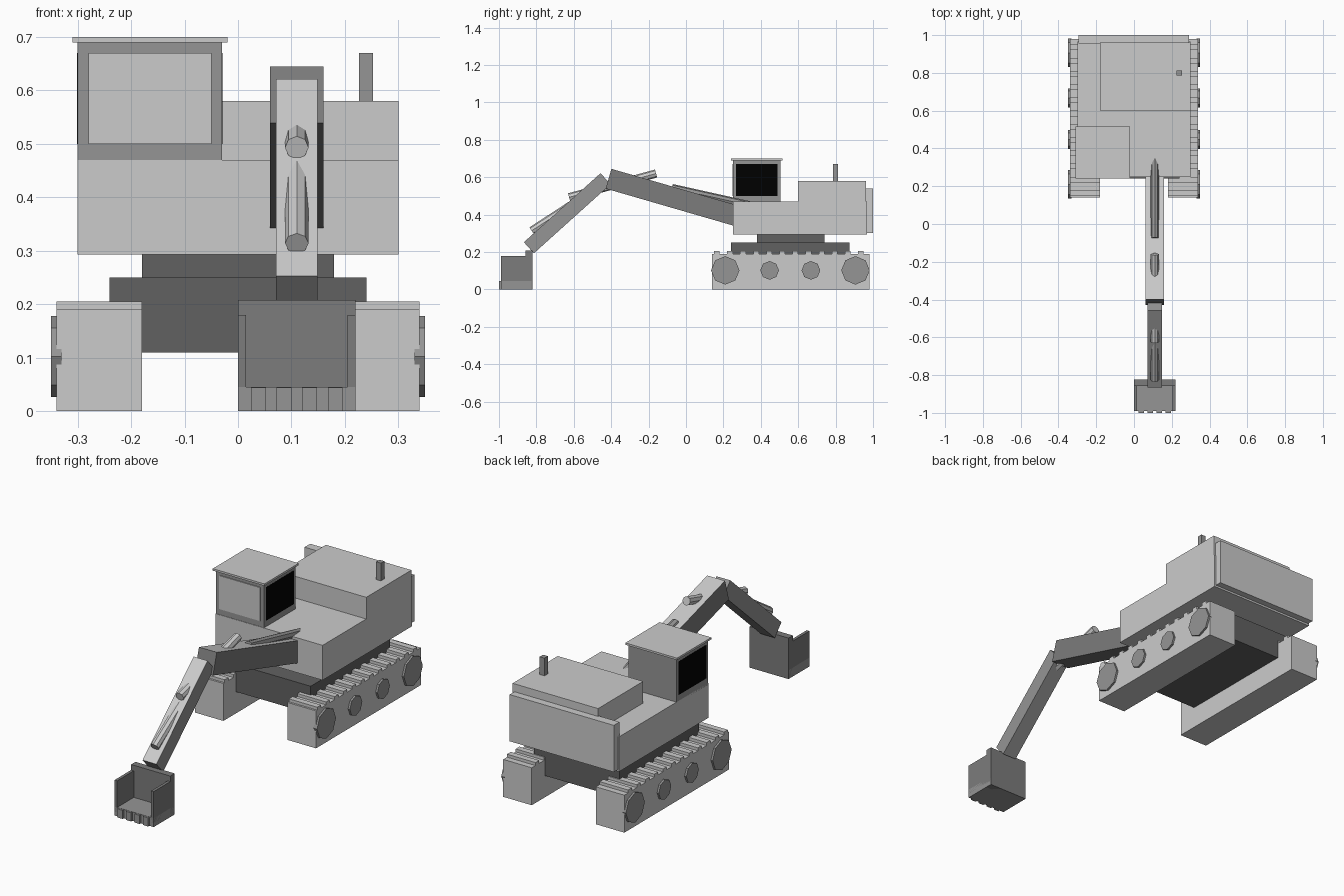
import bpy, math
from mathutils import Vector

if "Cube" in bpy.data.objects:
    bpy.data.objects.remove(bpy.data.objects["Cube"])


def material(name, v):
    m = bpy.data.materials.new(name)
    m.diffuse_color = (v, v, v, 1)
    m.use_nodes = True
    m.node_tree.nodes["Principled BSDF"].inputs["Base Color"].default_value = m.diffuse_color
    return m


paint = material("grey_paint", 0.58)
light = material("light_metal", 0.66)
frame = material("frame_grey", 0.30)
steel = material("dark_steel", 0.20)
shade = material("dark_metal", 0.12)
glass = material("black_glass", 0.0)


def finish(o, name, mat):
    o.name = name
    o.data.materials.append(mat)
    return o


def box(name, x, y, z, mat=paint):
    """Axis-aligned box from (min, max) ranges."""
    bpy.ops.mesh.primitive_cube_add(size=1)
    o = bpy.context.object
    o.location = [(r[0] + r[1]) / 2 for r in (x, y, z)]
    o.scale = [r[1] - r[0] for r in (x, y, z)]
    return finish(o, name, mat)


def rod(name, a, b, r, mat=paint, sides=8):
    """Faceted cylinder between two points."""
    a, b = Vector(a), Vector(b)
    bpy.ops.mesh.primitive_cylinder_add(vertices=sides, radius=r, depth=(b - a).length)
    o = bpy.context.object
    o.location = (a + b) / 2
    o.rotation_euler = (b - a).to_track_quat('Z', 'Y').to_euler()
    return finish(o, name, mat)


def beam(name, a, b, width, thick, x, side_mat, top_mat):
    """Rectangular beam between two (y, z) points, with its own top colour."""
    dy, dz = b[0] - a[0], b[1] - a[1]
    bpy.ops.mesh.primitive_cube_add(size=1)
    o = bpy.context.object
    o.location = (x, (a[0] + b[0]) / 2, (a[1] + b[1]) / 2)
    o.scale = (width, math.hypot(dy, dz), thick)
    o.rotation_euler = (math.atan2(dz, dy), 0, 0)
    finish(o, name, side_mat)
    o.data.materials.append(top_mat)
    for p in o.data.polygons:
        p.material_index = int(p.normal.z > 0.5)
    return o


# Tracks with cleats and wheels
for side, s in (("left", -1), ("right", 1)):
    xr = sorted((s * 0.18, s * 0.34))
    box(f"{side}_track", xr, (0.14, 0.98), (0, 0.19))
    for i in range(12):
        y = 0.165 + i * 0.07
        box(f"{side}_cleat_{i}", xr, (y - 0.015, y + 0.015), (0.185, 0.205))
    for i, (y, r) in enumerate(((0.21, 0.076), (0.447, 0.05), (0.668, 0.05), (0.906, 0.076))):
        rod(f"{side}_wheel_{i}", (s * 0.33, y, 0.102), (s * 0.35, y, 0.102), r, frame)

# Undercarriage and turntable
box("lower_frame", (-0.24, 0.24), (0.24, 0.875), (0.11, 0.25), shade)
box("turntable", (-0.18, 0.18), (0.38, 0.74), (0.24, 0.30), shade)

# Upper body
box("body", (-0.30, 0.30), (0.25, 0.967), (0.293, 0.47))
box("engine_hood", (-0.18, 0.30), (0.60, 0.962), (0.46, 0.58))
box("counterweight", (-0.295, 0.29), (0.955, 1.0), (0.303, 0.54))
box("exhaust", (0.226, 0.253), (0.785, 0.812), (0.57, 0.67), frame)

# Cab
box("cab", (-0.30, -0.03), (0.252, 0.505), (0.46, 0.69), frame)
box("cab_roof", (-0.31, -0.02), (0.24, 0.515), (0.69, 0.70))
box("front_window", (-0.28, -0.05), (0.248, 0.26), (0.50, 0.67), light)
for side, x in (("left", -0.297), ("right", -0.033)):
    box(f"{side}_window", (x - 0.004, x + 0.004), (0.267, 0.49), (0.50, 0.67), glass)

# Boom, arm and hydraulic cylinders
AX = 0.11
beam("boom", (-0.414, 0.592), (0.30, 0.385), 0.10, 0.11, AX, steel, paint)
beam("arm", (-0.84, 0.223), (-0.43, 0.592), 0.078, 0.08, AX, frame, light)
rod("boom_cylinder", (AX, -0.075, 0.542), (AX, 0.42, 0.432), 0.022, frame)
rod("arm_cylinder", (AX, -0.16, 0.620), (AX, -0.625, 0.493), 0.022)
rod("bucket_cylinder", (AX, -0.825, 0.314), (AX, -0.50, 0.525), 0.022)

# Bucket
box("bucket_floor", (0.0, 0.22), (-0.99, -0.825), (0, 0.045), frame)
box("bucket_back", (0.0, 0.22), (-0.857, -0.822), (0, 0.208), steel)
for side, x in (("left", 0.0), ("right", 0.205)):
    box(f"bucket_{side}_side", (x, x + 0.015), (-0.99, -0.83), (0.02, 0.18), steel)
for i in range(4):
    x = 0.038 + i * 0.048
    box(f"bucket_tooth_{i}", (x - 0.014, x + 0.014), (-1.0, -0.98), (0, 0.044), frame)
